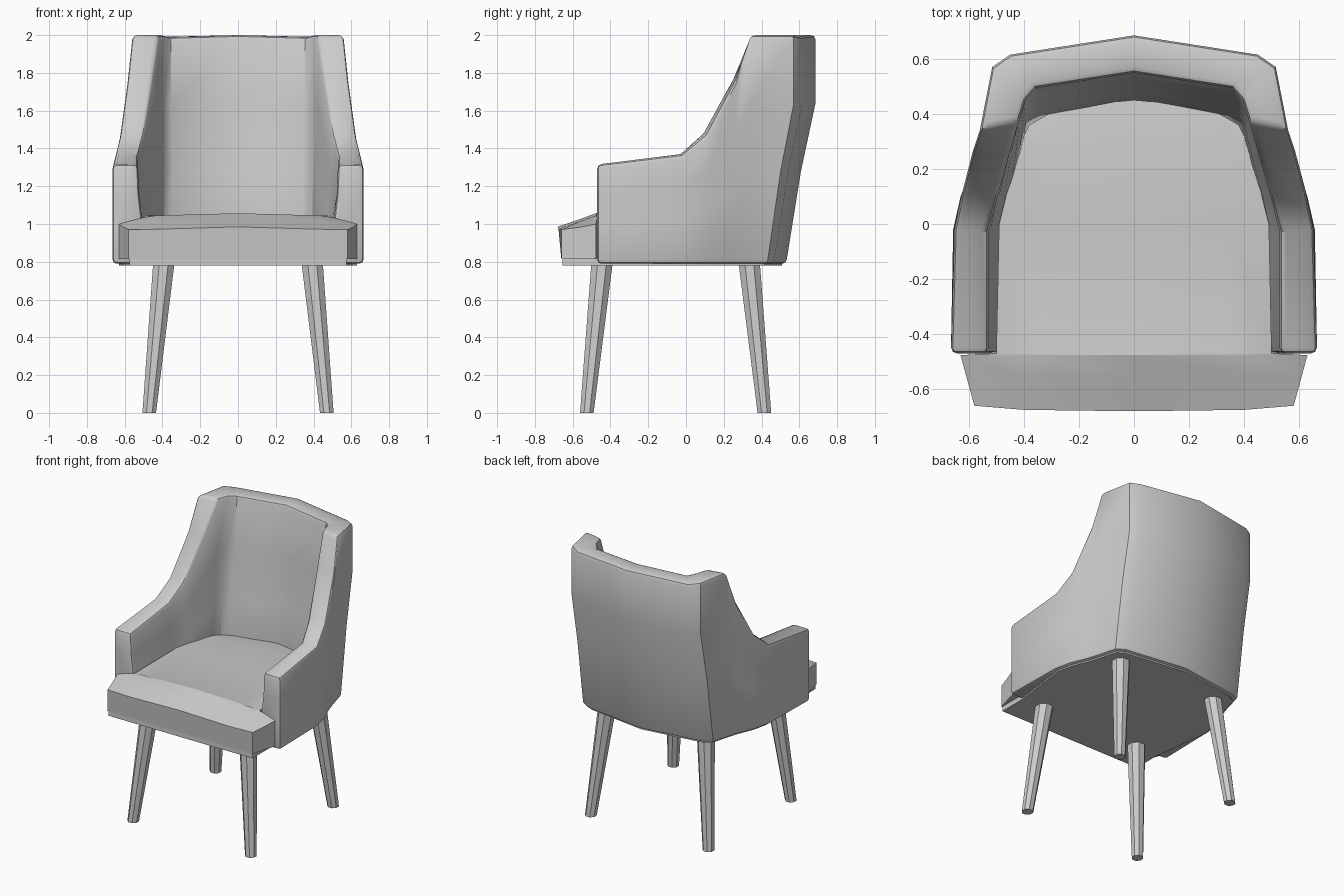
import bpy
import bmesh
from math import cos, sin, tau
from mathutils import Vector

if "Cube" in bpy.data.objects:
    bpy.data.objects.remove(bpy.data.objects["Cube"], do_unlink=True)

GREY = (0.6, 0.6, 0.6, 1)
fabric = bpy.data.materials.new("plain grey")
fabric.use_nodes = True
fabric.diffuse_color = GREY
fabric.node_tree.nodes["Principled BSDF"].inputs["Base Color"].default_value = GREY


def loft(name, rings, bevel=0.0, angle=35):
    """Skin a list of equal closed rings, cap both ends and shade it."""
    bm = bmesh.new()
    rows = [[bm.verts.new(p) for p in ring] for ring in rings]
    n = len(rows[0])
    for a, b in zip(rows, rows[1:]):
        for i in range(n):
            j = (i + 1) % n
            bm.faces.new((a[i], a[j], b[j], b[i]))
    bm.faces.new(rows[0])
    bm.faces.new(rows[-1])
    bmesh.ops.recalc_face_normals(bm, faces=bm.faces)
    mesh = bpy.data.meshes.new(name)
    bm.to_mesh(mesh)
    bm.free()
    mesh.materials.append(fabric)
    obj = bpy.data.objects.new(name, mesh)
    bpy.context.collection.objects.link(obj)
    bpy.ops.object.select_all(action='DESELECT')
    obj.select_set(True)
    bpy.context.view_layer.objects.active = obj
    if bevel:
        mod = obj.modifiers.new("soft edges", 'BEVEL')
        mod.width = bevel
        mod.segments = 2
        mod.limit_method = 'ANGLE'
        mod.angle_limit = 0.9
        bpy.ops.object.modifier_apply(modifier=mod.name)
    bpy.ops.object.shade_smooth_by_angle(angle=angle * tau / 360)
    return obj


def mirrored(half):
    """Extend a left-to-centre list of points or rings to the right side."""
    return half + [(-p[0],) + tuple(p[1:]) for p in reversed(half[:-1])]


# Wrap-around back and arms: outer top, outer bottom, inner top, inner bottom, height
BOTTOM = 0.79
stations = [
    ((0.665, -0.47), (0.665, -0.47), (0.53, -0.47), (0.485, -0.47), 1.315),
    ((0.652, -0.02), (0.657, -0.02), (0.53, -0.03), (0.475, -0.05), 1.37),
    ((0.625, 0.11), (0.63, 0.10), (0.50, 0.09), (0.45, 0.08), 1.48),
    ((0.585, 0.265), (0.58, 0.22), (0.455, 0.25), (0.415, 0.21), 1.77),
    ((0.56, 0.34), (0.555, 0.30), (0.42, 0.37), (0.40, 0.28), 2.0),
    ((0.515, 0.57), (0.52, 0.43), (0.395, 0.45), (0.39, 0.33), 2.0),
    ((0.45, 0.615), (0.46, 0.465), (0.355, 0.495), (0.34, 0.365), 1.99),
    ((0, 0.685), (0, 0.53), (0, 0.55), (0, 0.43), 2.0),
]
outer_levels = [(0, 0), (0.4, 0.5), (0.7, 1), (1, 1)]
inner_levels = [(1, 1), (0.7, 0.85), (0.4, 0.45), (0, 0)]


def section(st):
    ot, ob, it, ib, top = st
    ring = []
    for hi, lo, levels in ((ot, ob, outer_levels), (it, ib, inner_levels)):
        for h, t in levels:
            p = Vector(lo).lerp(Vector(hi), t)
            ring.append((p.x, p.y, BOTTOM + h * (top - BOTTOM)))
    return ring


half = [section(s) for s in stations]
other = [[(-x, y, z) for x, y, z in ring] for ring in reversed(half[:-1])]
loft("back_and_arms", half + other, bevel=0.022)

# T-shaped cushion: y centre, y side, half width, centre height, side height
cushion_rows = [
    (-0.68, -0.66, 0.58, 0.985, 0.97),
    (-0.55, -0.55, 0.61, 1.03, 0.985),
    (-0.476, -0.476, 0.63, 1.057, 1.0),
    (-0.47, -0.47, 0.50, 1.057, 1.035),
    (0.0, 0.0, 0.49, 1.057, 1.045),
    (0.29, 0.28, 0.42, 1.055, 1.045),
    (0.45, 0.36, 0.38, 1.035, 1.03),
]
rings = []
for yc, ys, w, zc, zs in cushion_rows:
    shoulder = (w * 0.69, yc + (ys - yc) * 0.25, zc - 0.012)
    rings.append(mirrored([(w, ys, 0.815), (w, ys, zs), shoulder, (0, yc, zc)]))
loft("seat_cushion", rings, angle=20)

# Base panel closing the underside
outline = mirrored([(0.575, -0.655), (0.575, -0.46)]
                   + [(x * 0.96, y * 0.96) for _, (x, y), *_ in stations[1:]])
loft("base_panel", [[(x, y, z) for x, y in outline] for z in (0.78, 0.82)])

# Splayed tapered legs
for end, y_top, y_foot in (("front", -0.445, -0.525), ("back", 0.335, 0.415)):
    for side, s in (("left", 1), ("right", -1)):
        ends = []
        for x, y, z, r in ((0.47, y_foot, 0, 0.039), (0.393, y_top, 0.79, 0.061)):
            ends.append([(s * x + r * cos(tau * (i + 0.5) / 8),
                          y + r * sin(tau * (i + 0.5) / 8), z) for i in range(8)])
        loft(f"{end}_{side}_leg", ends)
